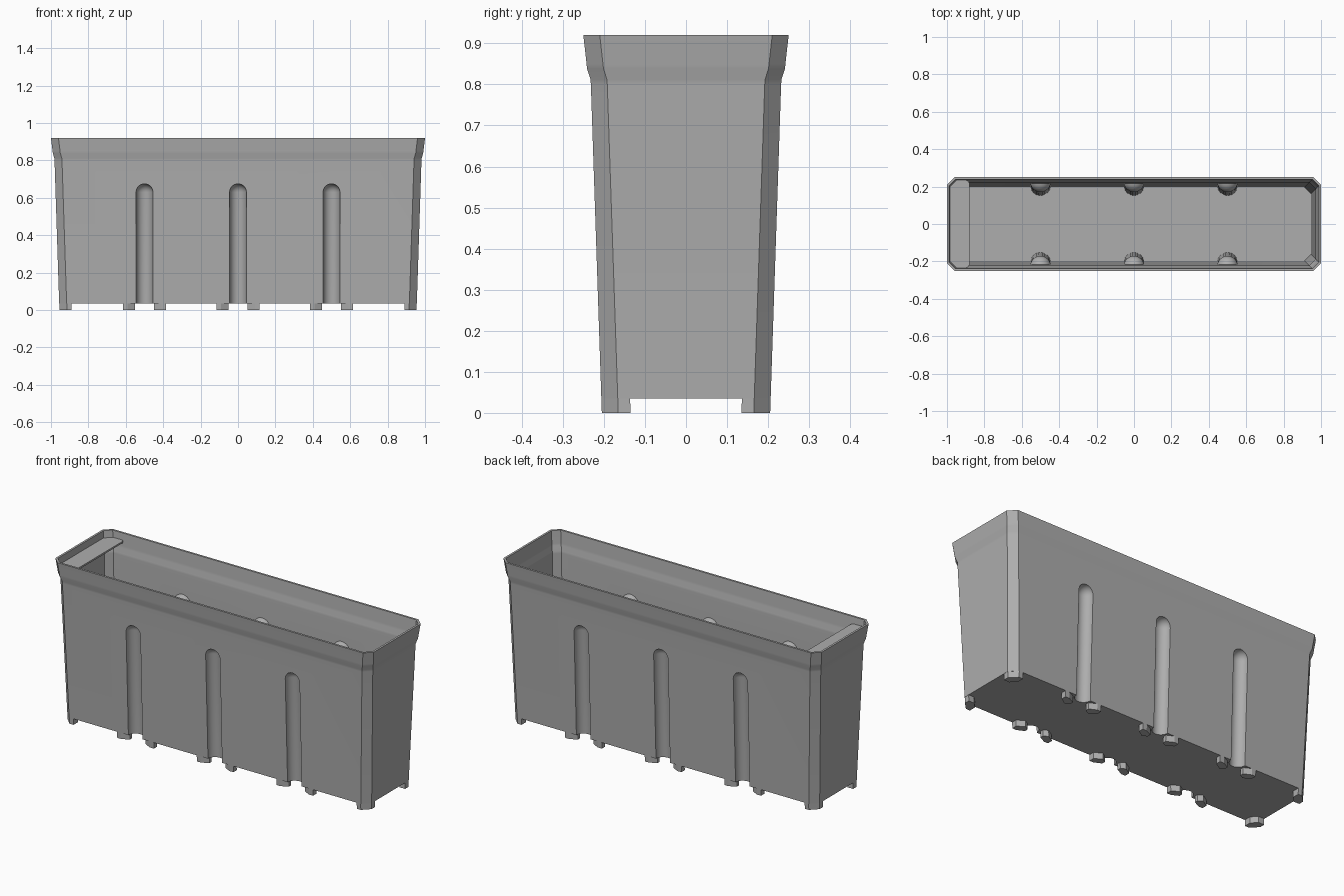
import bpy, bmesh, math

cube = bpy.data.objects.get("Cube")
if cube:
    bpy.data.objects.remove(cube)

FLOOR = 0.035      # underside of the floor
WALL = 0.01        # shell thickness
CHAMFER = 0.04     # vertical corner chamfer
# height, half width, half depth
PROFILE = [(0.80, 0.981, 0.2317), (0.812, 0.982, 0.2325), (0.838, 0.990, 0.241),
           (0.85, 0.9915, 0.2422), (0.92, 1.0, 0.25)]

grey = bpy.data.materials.new("grey plastic")
grey.use_nodes = True
COLOUR = (0.42, 0.42, 0.42, 1)
grey.diffuse_color = COLOUR
grey.node_tree.nodes["Principled BSDF"].inputs["Base Color"].default_value = COLOUR


def depth_at(z):
    return 0.205 + 0.0335 * z


def width_at(z):
    return 0.955 + 0.0325 * z


def add_object(name, bm):
    bmesh.ops.recalc_face_normals(bm, faces=bm.faces)
    mesh = bpy.data.meshes.new(name)
    bm.to_mesh(mesh)
    bm.free()
    mesh.materials.append(grey)
    obj = bpy.data.objects.new(name, mesh)
    bpy.context.collection.objects.link(obj)
    return obj


def loft(name, loops):
    """Closed solid through equal-length loops of 3D points."""
    bm = bmesh.new()
    rings = [[bm.verts.new(p) for p in loop] for loop in loops]
    n = len(rings[0])
    for a, b in zip(rings, rings[1:]):
        for i in range(n):
            j = (i + 1) % n
            bm.faces.new((a[i], a[j], b[j], b[i]))
    bm.faces.new(rings[0])
    bm.faces.new(rings[-1])
    return add_object(name, bm)


def octagon(z, hx, hy, c):
    quarter = [(hx, hy - c), (hx - c, hy)]
    pts = quarter + [(-x, y) for x, y in quarter[::-1]]
    pts += [(-x, -y) for x, y in pts]
    return [(x, y, z) for x, y in pts]


def capsule(name, x, side, radius):
    """Round-topped upright rod that leans with the wall."""
    bm = bmesh.new()
    bmesh.ops.create_uvsphere(bm, u_segments=32, v_segments=16, radius=radius)
    for v in bm.verts:
        z = v.co.z + 0.63 - (0.75 if v.co.z < -0.001 else 0)
        v.co = (v.co.x + x, v.co.y + side * depth_at(z), z)
    return add_object(name, bm)


def subtract(target, cutter):
    cutter.hide_render = True
    mod = target.modifiers.new("cut", "BOOLEAN")
    mod.operation = "DIFFERENCE"
    mod.solver = "EXACT"
    mod.object = cutter
    deps = bpy.context.evaluated_depsgraph_get()
    mesh = bpy.data.meshes.new_from_object(target.evaluated_get(deps))
    target.modifiers.clear()
    target.data = mesh
    bpy.data.objects.remove(cutter)


# Tapered trough with a flared rim
outer = [octagon(FLOOR, width_at(FLOOR), depth_at(FLOOR), CHAMFER)]
outer += [octagon(z, x, y, CHAMFER) for z, x, y in PROFILE]
trough = loft("trough", outer)

base = FLOOR + 0.015
inner = [octagon(base, width_at(base) - WALL, depth_at(base) - WALL, CHAMFER - 0.006)]
inner += [octagon(z + (0.02 if z > 0.9 else 0), x - WALL, y - WALL, CHAMFER - 0.006)
          for z, x, y in PROFILE]
cavity = loft("cavity", inner)

# Vertical grooves, showing as ribs inside
spots = [(x, side) for x in (-0.5, 0, 0.5) for side in (-1, 1)]
for x, side in spots:
    subtract(cavity, capsule("rib", x, side, 0.045 + WALL))
subtract(trough, cavity)
for x, side in spots:
    subtract(trough, capsule("groove", x, side, 0.045))


def foot(name, points):
    """Short block, widening slightly upward with the wall."""
    def ring(z):
        return [(x, y + math.copysign(0.0335 * z, y), z) for x, y in points]
    return loft(name, [ring(0), ring(FLOOR + 0.004)])


# Feet at the corners and on both sides of every groove
for side in (-1, 1):
    for end in (-1, 1):
        foot("corner_foot", [(end * x, side * y) for x, y in (
            (0.955, 0.165), (0.915, 0.205), (0.89, 0.205),
            (0.89, 0.165), (0.92, 0.135), (0.955, 0.135))])
for x, side in spots:
    for end in (-1, 1):
        foot("groove_foot", [(x + end * dx, side * y) for dx, y in (
            (0.115, 0.205), (0.09, 0.205), (0.05, 0.185),
            (0.05, 0.165), (0.075, 0.15), (0.115, 0.175))])

# Shelf under the rim at one end
edge = [(-0.986, 0.196), (-0.949, 0.234), (-0.895, 0.234), (-0.884, 0.229), (-0.88, 0.218)]
outline = edge + [(x, -y) for x, y in edge[::-1]]
loft("shelf", [[(x, y, z) for x, y in outline] for z in (0.872, 0.882)])

# Smooth the rounded grooves, keep the corners crisp
bpy.ops.object.select_all(action="DESELECT")
trough.select_set(True)
bpy.context.view_layer.objects.active = trough
bpy.ops.object.shade_smooth_by_angle(angle=math.radians(30))
